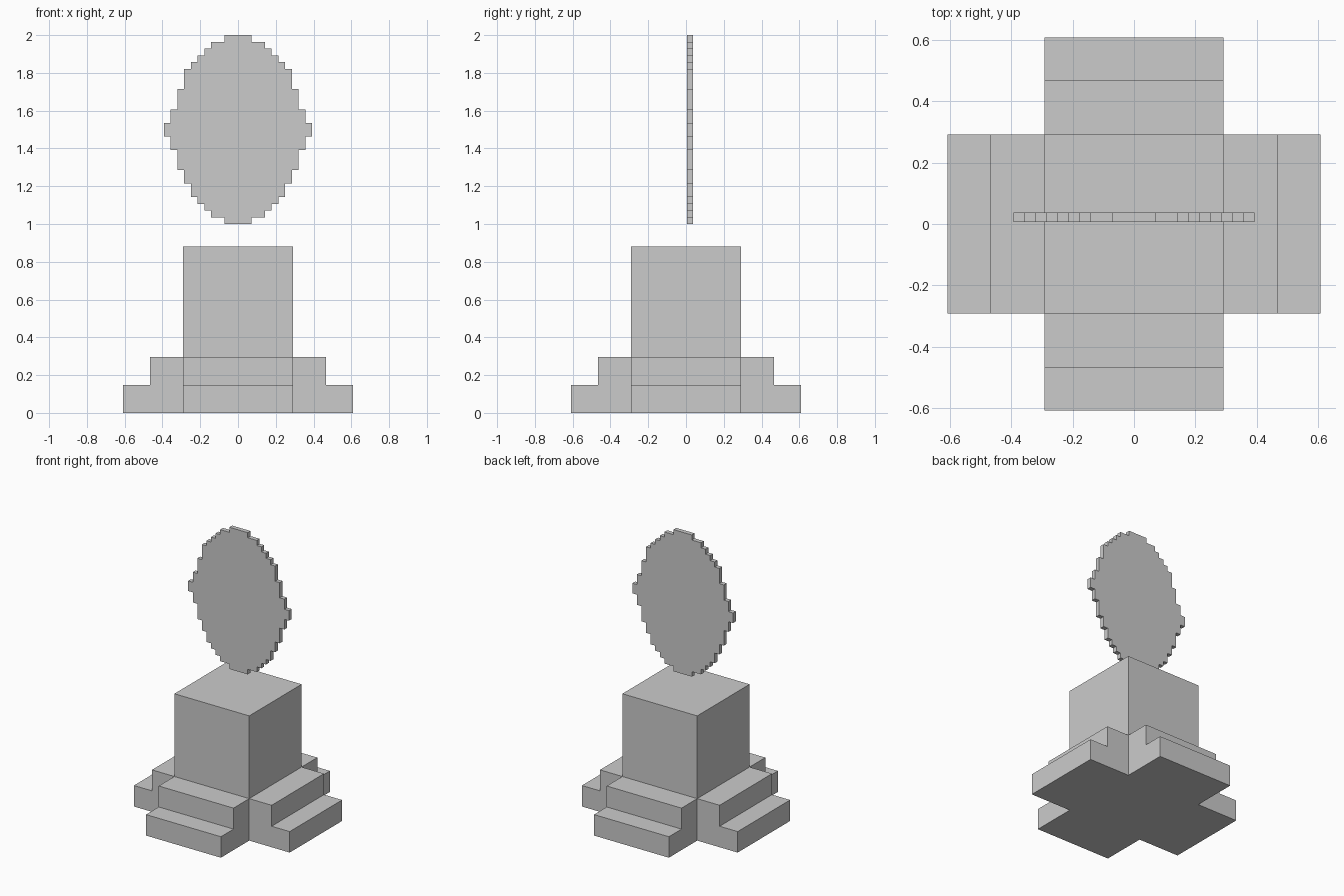
import bpy, bmesh
from math import pi
from mathutils import Matrix

cube = bpy.data.objects.get("Cube")
if cube:
    bpy.data.objects.remove(cube, do_unlink=True)

grey = bpy.data.materials.new("plain_grey")
grey.use_nodes = True
colour = (0.6, 0.6, 0.6, 1)
grey.diffuse_color = colour
grey.node_tree.nodes["Principled BSDF"].inputs["Base Color"].default_value = colour


def extrude_profile(name, points, depth, matrix=Matrix()):
    """Fill an (x, z) outline and extrude it along y from depth[0] to depth[1]."""
    bm = bmesh.new()
    face = bm.faces.new([bm.verts.new((x, depth[0], z)) for x, z in points])
    moved = bmesh.ops.extrude_face_region(bm, geom=[face])["geom"]
    bmesh.ops.translate(bm, vec=(0, depth[1] - depth[0], 0),
                        verts=[v for v in moved if isinstance(v, bmesh.types.BMVert)])
    bmesh.ops.recalc_face_normals(bm, faces=bm.faces)
    bm.transform(matrix)
    mesh = bpy.data.meshes.new(name)
    bm.to_mesh(mesh)
    bm.free()
    mesh.materials.append(grey)
    obj = bpy.data.objects.new(name, mesh)
    bpy.context.collection.objects.link(obj)
    return obj


# Square pedestal
half = 0.292
extrude_profile("pedestal", [(-half, 0), (half, 0), (half, 0.88), (-half, 0.88)], (-half, half))

# Two-tier stairs on each side of the pedestal
stair = [(half, 0), (0.608, 0), (0.608, 0.148), (0.467, 0.148), (0.467, 0.296), (half, 0.296)]
for i, side in enumerate(("left", "back", "right", "front")):
    extrude_profile(side + "_stairs", stair, (-half, half), Matrix.Rotation(i * pi / 2, 4, "Z"))

# Floating stepped oval: half width of each row in cells, from the top down
cell = 1 / 28
rows = [2, 4, 5, 6, 7] + [8] * 3 + [9] * 3 + [10] * 2 + [11] * 2 + [10] * 2
rows += [9] * 3 + [8] * 2 + [7] * 2 + [6, 5, 4, 2]
right_edge = []
for i, w in enumerate(rows):
    if i and rows[i - 1] == w:
        right_edge.pop()
    else:
        right_edge.append((w * cell, 2 - i * cell))
    right_edge.append((w * cell, 2 - (i + 1) * cell))
outline = right_edge + [(-x, z) for x, z in reversed(right_edge)]
extrude_profile("floating_oval", outline, (0.006, 0.037))
